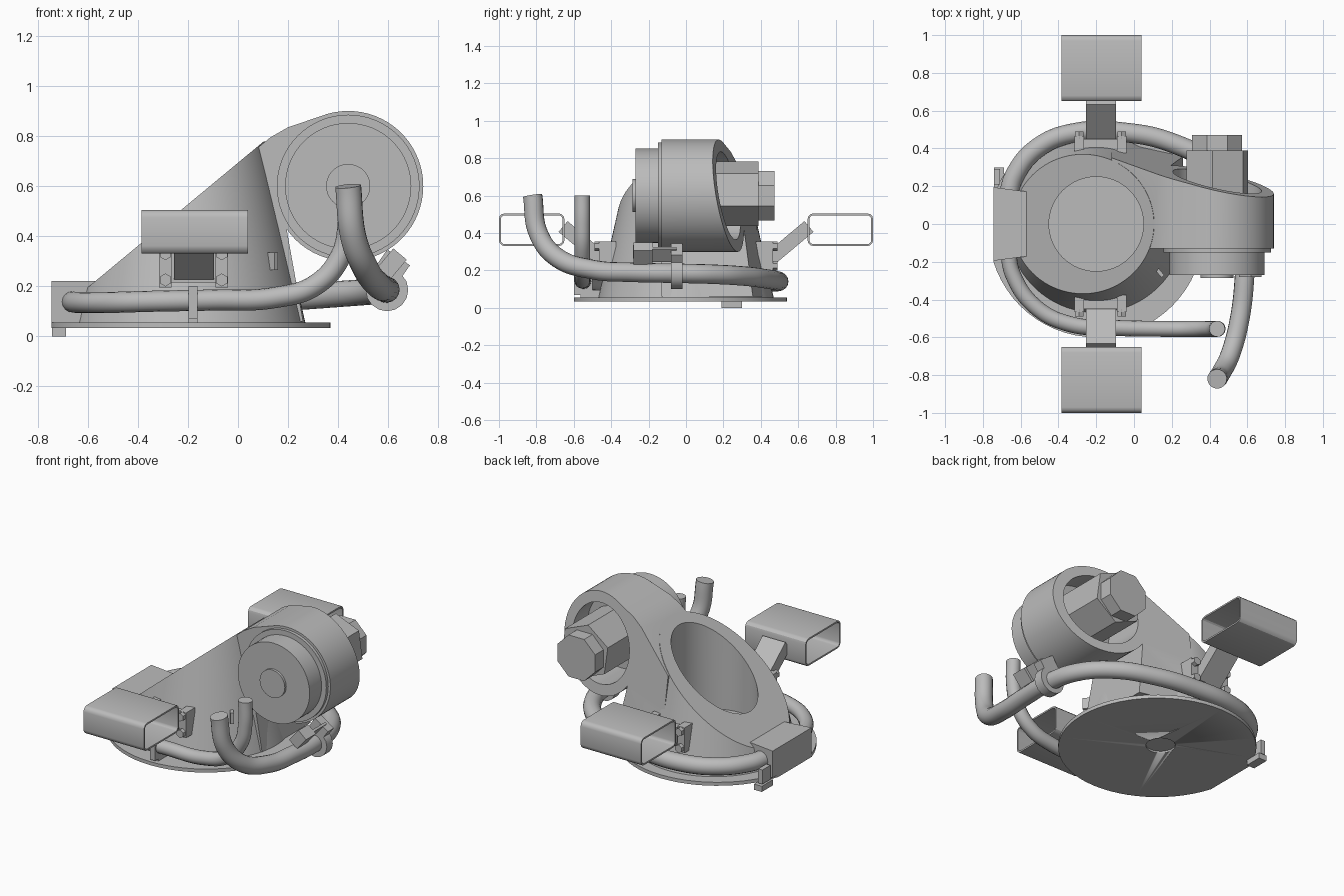
import bpy, bmesh, math
from mathutils import Vector, Matrix

if "Cube" in bpy.data.objects:
    bpy.data.objects.remove(bpy.data.objects["Cube"])

grey = bpy.data.materials.new("plain_grey")
grey.use_nodes = True
grey.diffuse_color = (0.5, 0.5, 0.5, 1)
grey.node_tree.nodes["Principled BSDF"].inputs["Base Color"].default_value = (0.5, 0.5, 0.5, 1)


def finish(bm, name, smooth=True):
    bmesh.ops.recalc_face_normals(bm, faces=bm.faces)
    mesh = bpy.data.meshes.new(name)
    bm.to_mesh(mesh)
    bm.free()
    mesh.materials.append(grey)
    obj = bpy.data.objects.new(name, mesh)
    bpy.context.collection.objects.link(obj)
    if smooth:
        shade(obj)
    return obj


def activate(obj):
    bpy.ops.object.select_all(action='DESELECT')
    obj.select_set(True)
    bpy.context.view_layer.objects.active = obj


def shade(obj):
    activate(obj)
    bpy.ops.object.shade_smooth_by_angle(angle=math.radians(30))


def cone_bm(center, r1, r2, depth, axis='Z', sides=64, spin=0):
    bm = bmesh.new()
    turn = Matrix.Rotation(math.pi / 2, 4, 'X') if axis == 'Y' else Matrix()
    bmesh.ops.create_cone(bm, cap_ends=True, segments=sides, radius1=r1, radius2=r2, depth=depth,
                          matrix=Matrix.Translation(center) @ turn @ Matrix.Rotation(spin, 4, 'Z'))
    return bm


def cut_plane(bm, point, normal):
    # Remove everything on the normal side and close the cut
    geom = bm.verts[:] + bm.edges[:] + bm.faces[:]
    cut = bmesh.ops.bisect_plane(bm, geom=geom, plane_co=point, plane_no=normal, clear_outer=True)
    edges = [e for e in cut["geom_cut"] if isinstance(e, bmesh.types.BMEdge)]
    bmesh.ops.contextual_create(bm, geom=edges)


def ycyl(name, x, z, y0, y1, r, sides=64, spin=0):
    return finish(cone_bm((x, (y0 + y1) / 2, z), r, r, y1 - y0, 'Y', sides, spin), name)


def box(name, center, size, tilt=0, axis='Y'):
    bm = bmesh.new()
    bmesh.ops.create_cube(bm, size=1, matrix=Matrix.Translation(center)
                          @ Matrix.Rotation(tilt, 4, axis) @ Matrix.Diagonal((*size, 1)))
    return finish(bm, name, False)


def combine(obj, other, operation):
    mod = obj.modifiers.new(operation.lower(), 'BOOLEAN')
    mod.operation, mod.object, mod.solver = operation, other, 'EXACT'
    activate(obj)
    bpy.ops.object.modifier_apply(modifier=mod.name)
    bpy.data.objects.remove(other)


def hose(name, points, radius):
    curve = bpy.data.curves.new(name, 'CURVE')
    curve.dimensions = '3D'
    curve.bevel_depth, curve.bevel_resolution = radius, 6
    curve.resolution_u, curve.use_fill_caps = 10, True
    spline = curve.splines.new('BEZIER')
    spline.bezier_points.add(len(points) - 1)
    for p, co in zip(spline.bezier_points, points):
        p.co = co
        p.handle_left_type = p.handle_right_type = 'AUTO'
    obj = bpy.data.objects.new(name, curve)
    bpy.context.collection.objects.link(obj)
    curve.materials.append(grey)
    activate(obj)
    bpy.ops.object.convert(target='MESH')
    shade(bpy.context.object)


# Base plate with one trimmed side and a shallow recess underneath
bm = cone_bm((-0.2, -0.03, 0.045), 0.57, 0.57, 0.022)
cut_plane(bm, (-0.745, 0, 0), (-1, 0, 0))
plate = finish(bm, "base_plate")
combine(plate, finish(cone_bm((-0.2, 0, 0.03), 0.085, 0.085, 0.03), "recess_cutter"), 'DIFFERENCE')

# Main body: tapered drum cut off by a slanted plane
bm = cone_bm((-0.2, 0, 0.45), 0.47, 0.29, 0.8, sides=96)
cut_plane(bm, (-0.57, 0, 0.22), (-0.83, 0, 1))
body = finish(bm, "main_body")

# Knuckle web: side outline extruded to an oblique back face
KX, KZ, KR = 0.44, 0.6, 0.3
outline = [(-0.12, 0.06), (-0.12, 0.59), (0.13, 0.795), (0.2, 0.835)]
for i in range(49):
    a = math.radians(112 - i * 257 / 48)
    outline.append((KX + KR * math.cos(a), KZ + KR * math.sin(a)))
outline.append((0.26, 0.06))
bm = bmesh.new()
front = [bm.verts.new((x, -0.13, z)) for x, z in outline]
back = [bm.verts.new((x, 0.34 - 0.22 * x - 0.17 * (z - 0.5), z)) for x, z in outline]
bm.faces.new(front)
bm.faces.new(back)
for i in range(len(outline)):
    j = (i + 1) % len(outline)
    bm.faces.new((front[i], front[j], back[j], back[i]))
combine(body, finish(bm, "knuckle_web"), 'UNION')

# Upright well and rear bore
combine(body, finish(cone_bm((-0.2, 0, 0.65), 0.25, 0.25, 1.0), "well_cutter"), 'DIFFERENCE')
combine(body, ycyl("bore_cutter", KX, KZ, 0.02, 0.6, 0.235), 'DIFFERENCE')
shade(body)

# Front cap of the knuckle and its rear nut
ycyl("cap_collar", KX, KZ, -0.15, -0.12, 0.285)
ycyl("front_cap", KX, KZ, -0.27, -0.14, 0.252)
ycyl("cap_boss", KX, KZ, -0.285, -0.26, 0.088)
ycyl("large_nut", KX, KZ + 0.01, 0.01, 0.388, 0.175, 6, math.radians(8))
ycyl("small_nut", KX, KZ, 0.38, 0.472, 0.143, 8, math.pi / 8)

# Connection block with slanted ends, and foot stud
bm = bmesh.new()
bmesh.ops.create_cube(bm, size=1, matrix=Matrix.Translation((-0.657, 0, 0.135))
                      @ Matrix.Diagonal((0.176, 0.39, 0.17, 1)))
for v in bm.verts:
    if v.co.x > -0.65:
        v.co.y *= 0.88
finish(bm, "connection_block", False)
box("foot_stud", (-0.715, 0.245, 0.018), (0.055, 0.11, 0.036))
box("stud_head", (-0.725, 0.25, 0.09), (0.03, 0.08, 0.09))

# Hoses
hose("front_hose", [(-0.67, -0.12, 0.14), (-0.64, -0.27, 0.135), (-0.52, -0.44, 0.135),
                    (-0.34, -0.53, 0.14), (-0.1, -0.55, 0.145), (0.15, -0.555, 0.155),
                    (0.31, -0.555, 0.205), (0.41, -0.555, 0.32), (0.44, -0.555, 0.45),
                    (0.44, -0.555, 0.6)], 0.042)
hose("rear_hose", [(-0.67, 0.12, 0.14), (-0.63, 0.26, 0.14), (-0.5, 0.41, 0.14),
                   (-0.3, 0.485, 0.14), (-0.05, 0.485, 0.145), (0.2, 0.43, 0.155),
                   (0.42, 0.31, 0.17), (0.55, 0.14, 0.18), (0.59, -0.05, 0.185),
                   (0.585, -0.28, 0.19), (0.56, -0.5, 0.205), (0.51, -0.69, 0.27),
                   (0.46, -0.79, 0.4), (0.44, -0.82, 0.6)], 0.052)

# Hose clamps and brackets
ycyl("rear_clamp", 0.595, 0.185, -0.08, -0.02, 0.085, 16)
box("clamp_lug", (0.61, -0.05, 0.27), (0.11, 0.06, 0.11), math.radians(35))
box("cap_bracket", (0.615, -0.23, 0.29), (0.1, 0.1, 0.07), math.radians(-50))
box("bracket_strap", (0.625, -0.15, 0.285), (0.09, 0.2, 0.015), math.radians(-50))
box("front_clamp", (-0.18, -0.55, 0.135), (0.035, 0.1, 0.13))
box("clamp_foot", (-0.18, -0.5, 0.075), (0.035, 0.13, 0.04))
box("side_gusset", (0.13, -0.25, 0.3), (0.02, 0.07, 0.07), math.radians(40), 'Z')

# Side steps, one at the front and one at the back
for side, label in ((-1, "front"), (1, "rear")):
    # Rounded rectangular tube, open at both ends
    bm = bmesh.new()
    rings = []
    for x in (-0.385, 0.04):
        for inset in (0, 0.01):
            ring = []
            for k in range(16):
                corner, step = divmod(k, 4)
                a = math.radians(corner * 90 + step * 30)
                r = 0.03 - inset
                sy = 1 if corner in (0, 3) else -1
                sz = 1 if corner in (0, 1) else -1
                ring.append(bm.verts.new((x, side * 0.825 + sy * 0.145 + r * math.cos(a),
                                          0.418 + sz * 0.057 + r * math.sin(a))))
            rings.append(ring)
    for a, b in ((0, 1), (1, 3), (3, 2), (2, 0)):
        for i in range(16):
            j = (i + 1) % 16
            bm.faces.new((rings[a][i], rings[a][j], rings[b][j], rings[b][i]))
    finish(bm, label + "_step_tube")
    # Sloping arm, mounting plate, ears and bolts
    box(label + "_step_arm", (-0.175, side * 0.55, 0.345), (0.16, 0.28, 0.075),
        side * math.radians(40), 'X')
    box(label + "_mount_plate", (-0.175, side * 0.42, 0.275), (0.2, 0.06, 0.12))
    for x in (-0.29, -0.065):
        box(label + "_mount_ear", (x, side * 0.42, 0.275), (0.05, 0.09, 0.16))
        for z in (0.225, 0.33):
            ycyl(label + "_mount_bolt", x, z, side * 0.47 - 0.02, side * 0.47 + 0.02, 0.026, 6)
